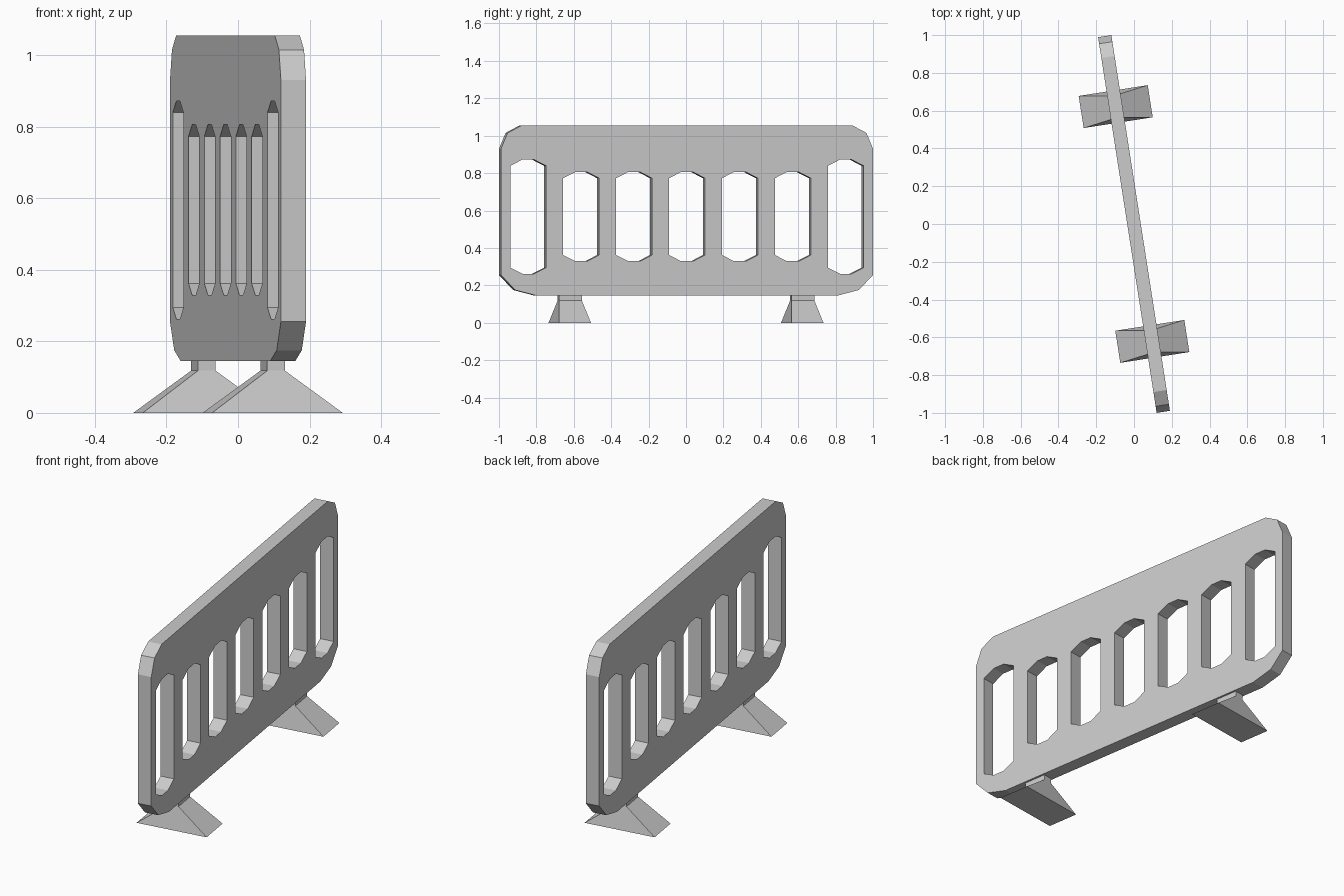
import bpy, bmesh, math
from mathutils import Matrix

if "Cube" in bpy.data.objects:
    bpy.data.objects.remove(bpy.data.objects["Cube"])

TILT = math.radians(8.86)        # barrier is turned slightly about z
HALF_L, HALF_T = 1.0065, 0.0355  # panel half length and half thickness
TURN = Matrix.Rotation(TILT, 4, 'Z')


def add_spline(curve, points):
    s = curve.splines.new('POLY')
    s.points.add(len(points) - 1)
    for p, (x, y) in zip(s.points, points):
        p.co = (x, y, 0, 1)
    s.use_cyclic_u = True
    s.use_smooth = False


def mirrored(half):
    """Close a right-hand half profile by mirroring it across x = 0."""
    return half + [(-x, y) for x, y in reversed(half)]


# Panel: chamfered outline with seven eight-sided openings
curve = bpy.data.curves.new("barrier_panel", 'CURVE')
curve.dimensions = '2D'
curve.fill_mode = 'BOTH'
curve.extrude = HALF_T
add_spline(curve, mirrored([(0.814, 0.145), (0.93, 0.175), (HALF_L, 0.255),
                            (HALF_L, 0.93), (0.971, 1.015), (0.895, 1.055)]))
for i in range(-3, 4):
    lo, hi = (0.262, 0.872) if abs(i) == 3 else (0.329, 0.806)
    opening = mirrored([(0.032, lo), (0.097, lo + 0.033),
                        (0.097, hi - 0.033), (0.032, hi)])
    add_spline(curve, [(x + i * 0.2864, z) for x, z in opening])
panel = bpy.data.objects.new("barrier_panel", curve)
bpy.context.collection.objects.link(panel)
panel.matrix_world = (TURN @ Matrix.Rotation(math.pi / 2, 4, 'Z')
                      @ Matrix.Rotation(math.pi / 2, 4, 'X'))
bpy.context.view_layer.objects.active = panel
panel.select_set(True)
bpy.ops.object.convert(target='MESH')


# Feet: flared base narrowing to a short neck under the panel
def add_foot(name, along):
    bm = bmesh.new()
    rings = []
    for hx, hy, z in [(0.185, 0.086, 0), (0.025, 0.062, 0.118), (0.025, 0.062, 0.147)]:
        rings.append([bm.verts.new((sx * hx, along + sy * hy, z))
                      for sx, sy in [(-1, -1), (1, -1), (1, 1), (-1, 1)]])
    for a, b in zip(rings, rings[1:]):
        for k in range(4):
            n = (k + 1) % 4
            bm.faces.new((a[k], a[n], b[n], b[k]))
    bm.faces.new(rings[0][::-1])
    bm.faces.new(rings[-1])
    mesh = bpy.data.meshes.new(name)
    bm.to_mesh(mesh)
    bm.free()
    foot = bpy.data.objects.new(name, mesh)
    bpy.context.collection.objects.link(foot)
    foot.matrix_world = TURN


add_foot("front_foot", -0.629)
add_foot("back_foot", 0.629)
